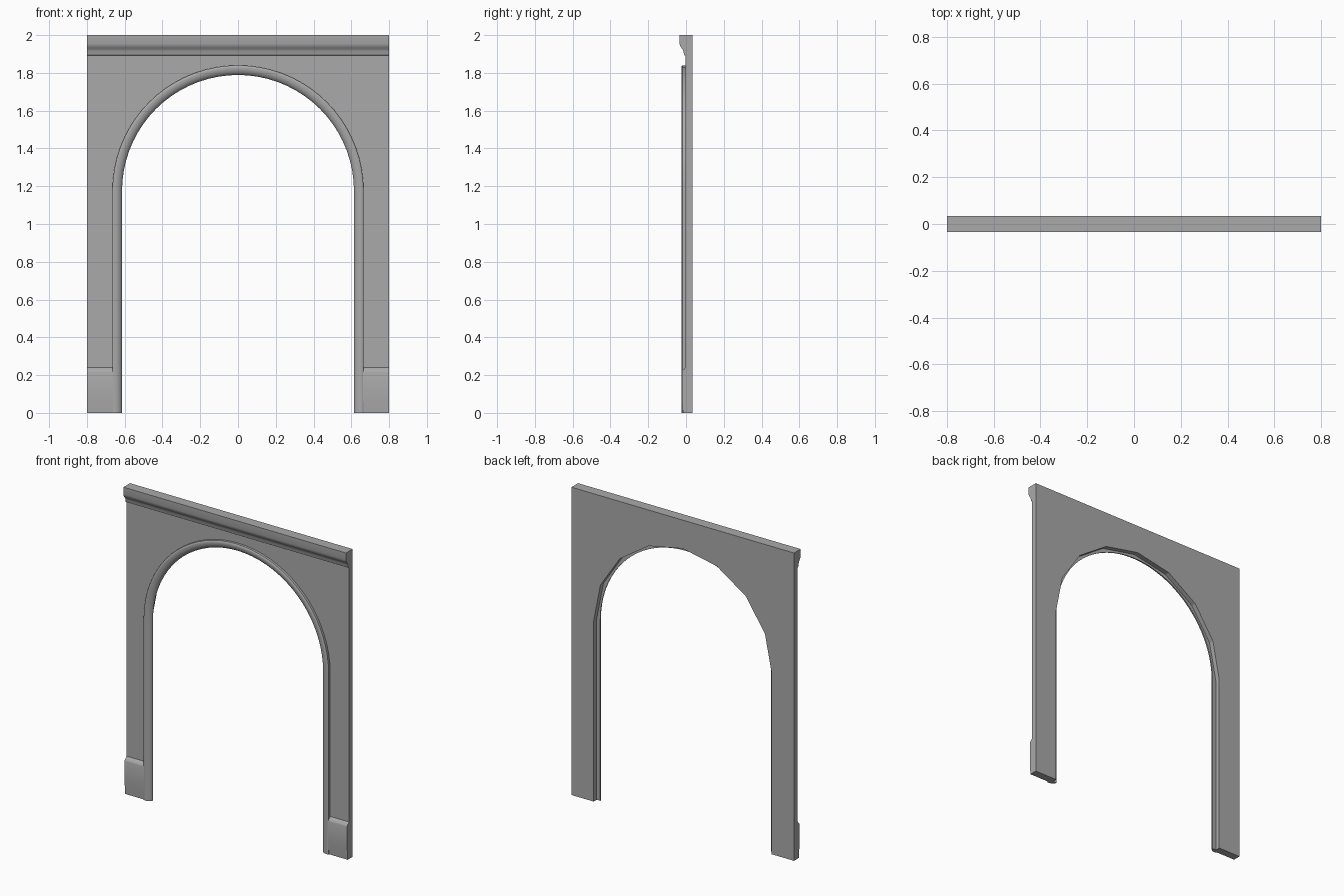
import bpy
import bmesh
import math

cube = bpy.data.objects.get("Cube")
if cube:
    bpy.data.objects.remove(cube, do_unlink=True)

HALF_W = 0.8
WALL_FRONT, WALL_BACK = -0.003, 0.034
SPRING = 1.175          # height where the arch starts

grey = bpy.data.materials.new("plaster_grey")
grey.use_nodes = True
grey.diffuse_color = (0.4, 0.4, 0.4, 1)
bsdf = grey.node_tree.nodes["Principled BSDF"]
bsdf.inputs["Base Color"].default_value = grey.diffuse_color
bsdf.inputs["Roughness"].default_value = 0.8


def finish(name, bm, smooth=None):
    """Turn a bmesh into a named object, optionally smoothed by angle."""
    bmesh.ops.recalc_face_normals(bm, faces=bm.faces)
    mesh = bpy.data.meshes.new(name)
    bm.to_mesh(mesh)
    bm.free()
    mesh.materials.append(grey)
    obj = bpy.data.objects.new(name, mesh)
    bpy.context.collection.objects.link(obj)
    if smooth:
        bpy.ops.object.select_all(action="DESELECT")
        obj.select_set(True)
        bpy.context.view_layer.objects.active = obj
        bpy.ops.object.shade_smooth_by_angle(angle=math.radians(smooth))
    return obj


def loft(name, rings, smooth=None):
    """Join closed rings of points and cap both ends."""
    bm = bmesh.new()
    loops = [[bm.verts.new(p) for p in ring] for ring in rings]
    for a, b in zip(loops, loops[1:]):
        for i in range(len(a)):
            j = (i + 1) % len(a)
            bm.faces.new((a[i], a[j], b[j], b[i]))
    bm.faces.new(loops[0])
    bm.faces.new(loops[-1])
    return finish(name, bm, smooth)


def moulding(name, profile, x0, x1, smooth=None):
    """Run a (y, z) profile straight along x."""
    return loft(name, [[(x, y, z) for y, z in profile] for x in (x0, x1)], smooth)


def arch_path(radius, segments):
    """Opening outline from the right foot, over the arch, to the left foot."""
    arc = [(-radius * math.cos(math.pi * i / segments),
            SPRING + radius * math.sin(math.pi * i / segments))
           for i in range(segments + 1)]
    return [(-radius, 0)] + arc + [(radius, 0)]


# Wall slab with a coarse arched opening
outline = arch_path(0.64, 8) + [(HALF_W, 0), (HALF_W, 2), (-HALF_W, 2), (-HALF_W, 0)]
loft("wall", [[(x, y, z) for x, z in outline] for y in (WALL_FRONT, WALL_BACK)])

# Rounded trim following the opening: profile is (radius, y)
trim_profile = [(0.665, 0.002), (0.665, -0.019), (0.66, -0.023), (0.65, -0.024),
                (0.638, -0.022), (0.627, -0.017), (0.618, -0.009),
                (0.614, -0.002), (0.614, 0.004)]
paths = [arch_path(r, 36) for r, y in trim_profile]
trim_rings = [[(path[i][0], y, path[i][1])
               for path, (r, y) in zip(paths, trim_profile)]
              for i in range(len(paths[0]))]
loft("arch_trim", trim_rings, 40)

# Cornice along the top
cornice_profile = [(0.0, 2.0), (-0.034, 2.0), (-0.034, 1.955), (-0.031, 1.943),
                   (-0.024, 1.932), (-0.018, 1.925), (-0.014, 1.915),
                   (-0.01, 1.895), (0.0, 1.89)]
moulding("cornice", cornice_profile, -HALF_W, HALF_W, 30)

# Baseboards on both piers
base_profile = [(0.0, 0.0), (-0.016, 0.0), (-0.022, 0.08), (-0.022, 0.215),
                (-0.019, 0.225), (-0.01, 0.232), (-0.005, 0.24), (0.0, 0.242)]
for side, sign in (("left", 1), ("right", -1)):
    moulding(side + "_baseboard", base_profile, sign * 0.645, sign * HALF_W, 40)
